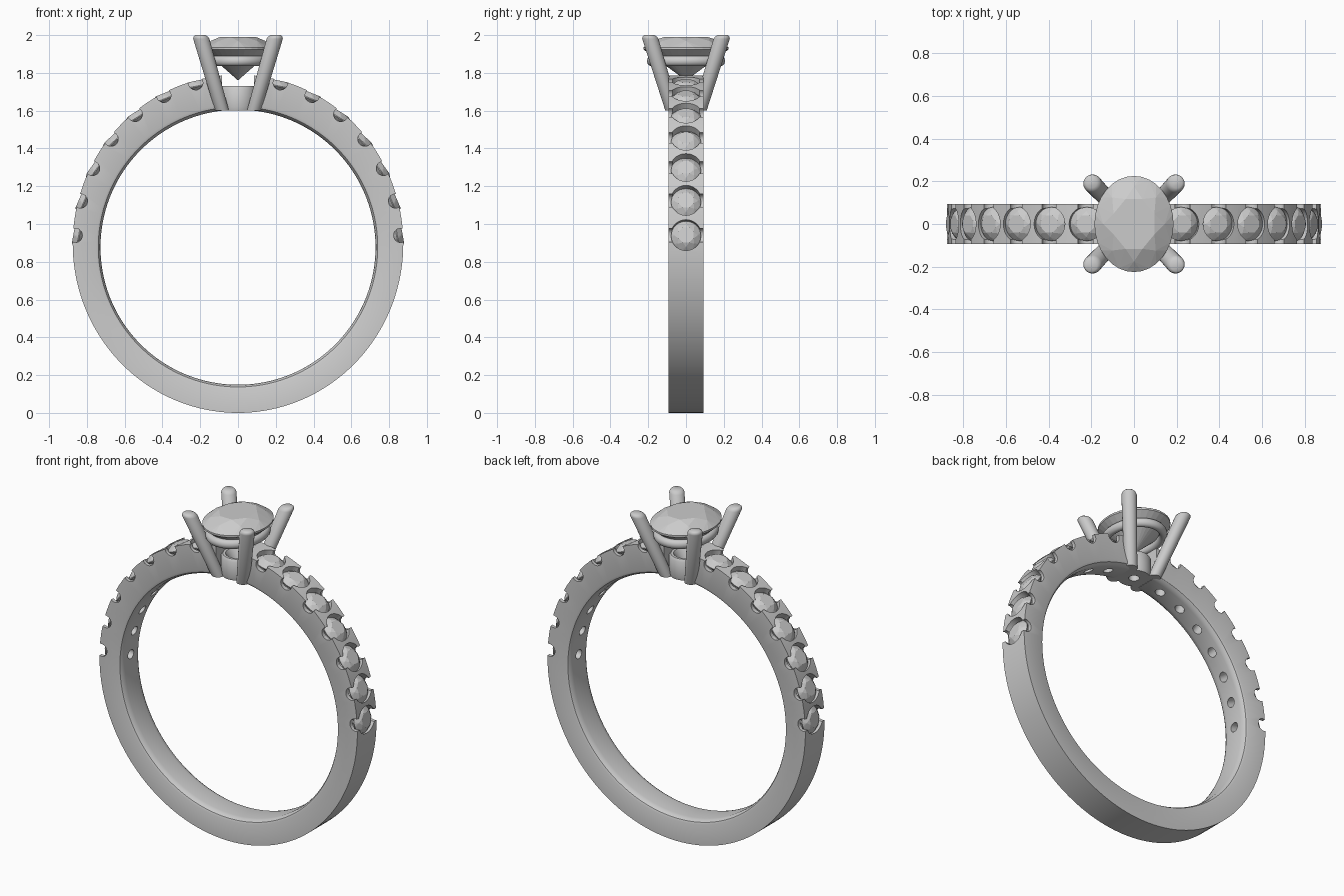
import bpy, bmesh, math
from mathutils import Vector, Matrix

if "Cube" in bpy.data.objects:
    bpy.data.objects.remove(bpy.data.objects["Cube"])

TAU = 2 * math.pi


def finish(name, bm, smooth=None):
    bmesh.ops.recalc_face_normals(bm, faces=bm.faces[:])
    me = bpy.data.meshes.new(name)
    bm.to_mesh(me)
    bm.free()
    ob = bpy.data.objects.new(name, me)
    bpy.context.collection.objects.link(ob)
    if smooth:
        bpy.ops.object.select_all(action='DESELECT')
        ob.select_set(True)
        bpy.context.view_layer.objects.active = ob
        bpy.ops.object.shade_smooth_by_angle(angle=math.radians(smooth))
    return ob


def loft(bm, rings, closed=False):
    """Skin a list of equal-length point loops; cap the ends unless closed."""
    vs = [[bm.verts.new(p) for p in r] for r in rings]
    n = len(vs[0])
    for i in range(len(vs) - (0 if closed else 1)):
        a, b = vs[i], vs[(i + 1) % len(vs)]
        for j in range(n):
            k = (j + 1) % n
            bm.faces.new((a[j], a[k], b[k], b[j]))
    if not closed:
        bm.faces.new(vs[0])
        bm.faces.new(vs[-1])


def circle(rx, ry, z, n, cx=0, cy=0):
    return [Vector((cx + rx * math.cos(TAU * i / n), cy + ry * math.sin(TAU * i / n), z)) for i in range(n)]


def gem(name, rx, ry, table, girdle, culet, m):
    """Brilliant-cut stone as the hull of table, star, girdle and culet points."""
    bm = bmesh.new()
    pts = []
    mid = girdle + (table - girdle) * 0.62
    for i in range(8):
        a = TAU * (i + 0.5) / 8
        b = TAU * i / 8
        pts.append((0.56 * rx * math.cos(a), 0.56 * ry * math.sin(a), table))
        pts.append((0.78 * rx * math.cos(b), 0.78 * ry * math.sin(b), mid))
    pts += circle(rx, ry, girdle, 32) + circle(rx, ry, girdle - 0.06 * rx, 32)
    pts.append((0, 0, culet))
    for p in pts:
        bm.verts.new(m @ Vector(p))
    bmesh.ops.convex_hull(bm, input=bm.verts[:])
    return finish(name, bm)


# Shank: slightly taller outer oval around a round finger hole
def outer(t):
    return Vector((0.875 * math.cos(t), 0, 0.895 + 0.895 * math.sin(t)))


def inner(t):
    return Vector((0.728 * math.cos(t), 0, 0.877 + 0.728 * math.sin(t)))


section = [(-0.093, 1), (0.093, 1), (0.093, 0.16), (0.088, 0.08), (0.075, 0.025), (0.055, 0),
           (-0.055, 0), (-0.075, 0.025), (-0.088, 0.08), (-0.093, 0.16)]
bm = bmesh.new()
loft(bm, [[inner(t).lerp(outer(t), s) + Vector((0, y, 0)) for y, s in section]
          for t in (TAU * i / 160 for i in range(160))], closed=True)
shank = finish("shank", bm)

# Pave stones with seat and scallop cutters on both shoulders
seats, scallops = bmesh.new(), bmesh.new()
for side in (0, 1):
    for i in range(7):
        t = math.radians(3 + 12 * i)
        if side:
            t = math.pi - t
        p = outer(t)
        zax = (p - inner(t)).normalized()
        yax = Vector((0, 1, 0))
        xax = yax.cross(zax)
        m = Matrix((xax, yax, zax)).transposed().to_4x4()
        m.translation = p
        loft(seats, [[m @ v for v in circle(r, r, z, 28)] for r, z in
                     ((0.081, 0.06), (0.081, -0.035), (0.028, -0.09), (0.028, -0.26))])
        loft(scallops, [[m @ Vector((v.x, y, v.y - 0.012)) for v in circle(0.038, 0.038, 0, 20)]
                        for y in (-0.2, 0.2)])
        gem("pave_stone", 0.079, 0.079, -0.002, -0.03, -0.095, m)

# Gap at the top of the shank for the head
gap = bmesh.new()
bmesh.ops.create_cube(gap, size=1, matrix=Matrix.Translation((0, 0, 1.7)) @ Matrix.Diagonal((0.17, 0.5, 0.5, 1)))

for name, cut in (("seat_cutter", seats), ("scallop_cutter", scallops), ("gap_cutter", gap)):
    c = finish(name, cut)
    c.hide_render = True
    c.hide_viewport = True
    mod = shank.modifiers.new(name, 'BOOLEAN')
    mod.operation = 'DIFFERENCE'
    mod.solver = 'EXACT'
    mod.object = c

# Apply the cuts, drop the cutters and smooth the shank
dg = bpy.context.evaluated_depsgraph_get()
me = bpy.data.meshes.new_from_object(shank.evaluated_get(dg))
shank.modifiers.clear()
shank.data = me
for o in [o for o in bpy.data.objects if o.name.endswith("_cutter")]:
    bpy.data.objects.remove(o)
bpy.ops.object.select_all(action='DESELECT')
shank.select_set(True)
bpy.context.view_layer.objects.active = shank
bpy.ops.object.shade_smooth_by_angle(angle=math.radians(30))

# Lower collar between the shoulders
bm = bmesh.new()
loft(bm, [circle(r, r, z, 40) for r, z in
          ((0.03, 1.602), (0.09, 1.602), (0.095, 1.62), (0.095, 1.715), (0.085, 1.73),
           (0.07, 1.73), (0.03, 1.66))], closed=True)
finish("lower_collar", bm, 35)

# Oval gallery rail under the centre stone
bm = bmesh.new()
loft(bm, [circle(0.145 + 0.024 * math.cos(a), 0.183 + 0.024 * math.cos(a), 1.863 + 0.027 * math.sin(a), 56)
          for a in (TAU * i / 14 for i in range(14))], closed=True)
finish("gallery_rail", bm, 40)

# Four flaring prongs with softened tips
for sx in (-1, 1):
    for sy in (-1, 1):
        bm = bmesh.new()
        rings = []
        for z, r in ((1.602, 0.037), (1.98, 0.043), (1.992, 0.038), (2.0, 0.027)):
            f = (z - 1.602) / 0.398
            rings.append(circle(r, r, z, 24, sx * (0.085 + 0.115 * f), sy * (0.073 + 0.122 * f)))
        loft(bm, rings)
        finish("prong", bm, 50)

# Oval centre stone
gem("centre_stone", 0.185, 0.225, 1.99, 1.935, 1.76, Matrix.Identity(4))
